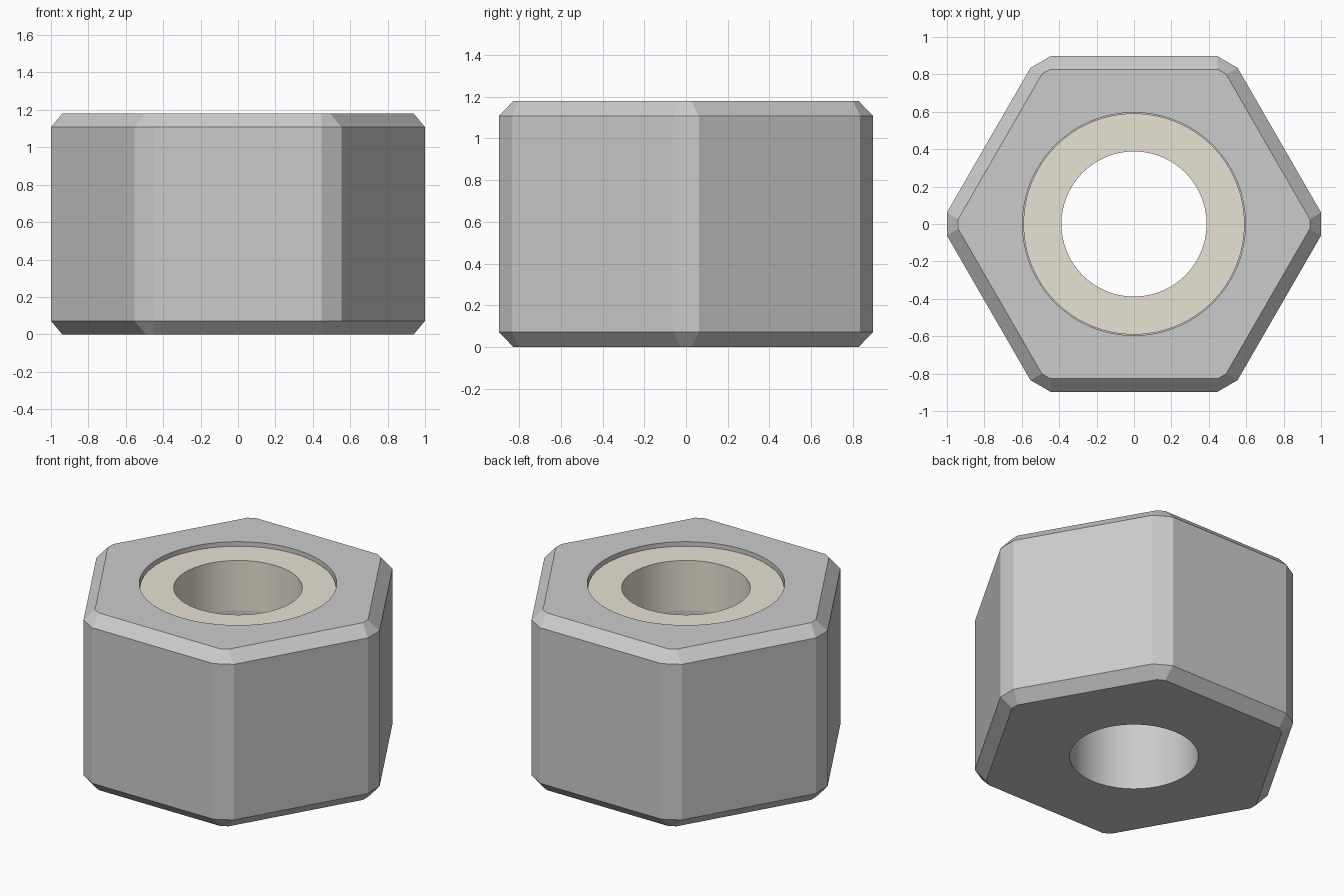
import bpy, bmesh
from math import sin, cos, tan, pi, radians

if "Cube" in bpy.data.objects:
    bpy.data.objects.remove(bpy.data.objects["Cube"])

HEIGHT, CHAMFER = 1.18, 0.072
BORE, POCKET = 0.388, 0.596
INSERT_LOW, INSERT_TOP = 0.82, 1.152
SEGS = 96


def finish(bm, name):
    bmesh.ops.recalc_face_normals(bm, faces=bm.faces[:])
    mesh = bpy.data.meshes.new(name)
    bm.to_mesh(mesh)
    bm.free()
    obj = bpy.data.objects.new(name, mesh)
    bpy.context.collection.objects.link(obj)
    return obj


def hex_ring(bm, flat, corner, z):
    # hexagon with cut corners: flat = distance to sides, corner = to the cuts
    half = (flat / cos(pi / 6) - corner) / tan(pi / 6)
    verts = []
    for k in range(6):
        a = k * pi / 3
        for s in (-half, half):
            verts.append(bm.verts.new((corner * cos(a) - s * sin(a),
                                       corner * sin(a) + s * cos(a), z)))
    return verts


def skin(bm, a, b, smooth=False):
    n = len(a)
    for i in range(n):
        j = (i + 1) % n
        bm.faces.new((a[i], a[j], b[j], b[i])).smooth = smooth


def circle(bm, r, z):
    return [bm.verts.new((r * cos(2 * pi * i / SEGS), r * sin(2 * pi * i / SEGS), z))
            for i in range(SEGS)]


def cutter(name, r, z0, z1):
    bm = bmesh.new()
    a, b = circle(bm, r, z0), circle(bm, r, z1)
    skin(bm, a, b, True)
    bm.faces.new(a)
    bm.faces.new(b)
    obj = finish(bm, name)
    obj.hide_render = True
    obj.hide_viewport = True
    obj.display_type = 'WIRE'
    return obj


# Hexagonal body with chamfered ends
bm = bmesh.new()
rings = [hex_ring(bm, f, c, z) for f, c, z in (
    (0.827, 0.94, 0), (0.897, 1.0, CHAMFER),
    (0.897, 1.0, HEIGHT - CHAMFER), (0.827, 0.94, HEIGHT))]
for lower, upper in zip(rings, rings[1:]):
    skin(bm, lower, upper)
bm.faces.new(rings[0])
bm.faces.new(rings[-1])
nut = finish(bm, "nut_body")

# Through bore and the pocket for the insert
for tool in (cutter("bore_cutter", BORE, -0.3, 1.5),
             cutter("pocket_cutter", POCKET, INSERT_LOW, 1.5)):
    mod = nut.modifiers.new(tool.name, 'BOOLEAN')
    mod.operation = 'DIFFERENCE'
    mod.solver = 'EXACT'
    mod.object = tool

# Locking insert ring
bm = bmesh.new()
profile = ((BORE, INSERT_LOW), (0.591, INSERT_LOW), (0.591, INSERT_TOP), (BORE, INSERT_TOP))
loops = [circle(bm, r, z) for r, z in profile]
for i in range(4):
    skin(bm, loops[i], loops[(i + 1) % 4], smooth=i in (1, 3))
insert = finish(bm, "locking_insert")
mat = bpy.data.materials.new("cream_plastic")
mat.diffuse_color = (0.80, 0.76, 0.65, 1)
mat.use_nodes = True
mat.node_tree.nodes["Principled BSDF"].inputs["Base Color"].default_value = mat.diffuse_color
insert.data.materials.append(mat)
